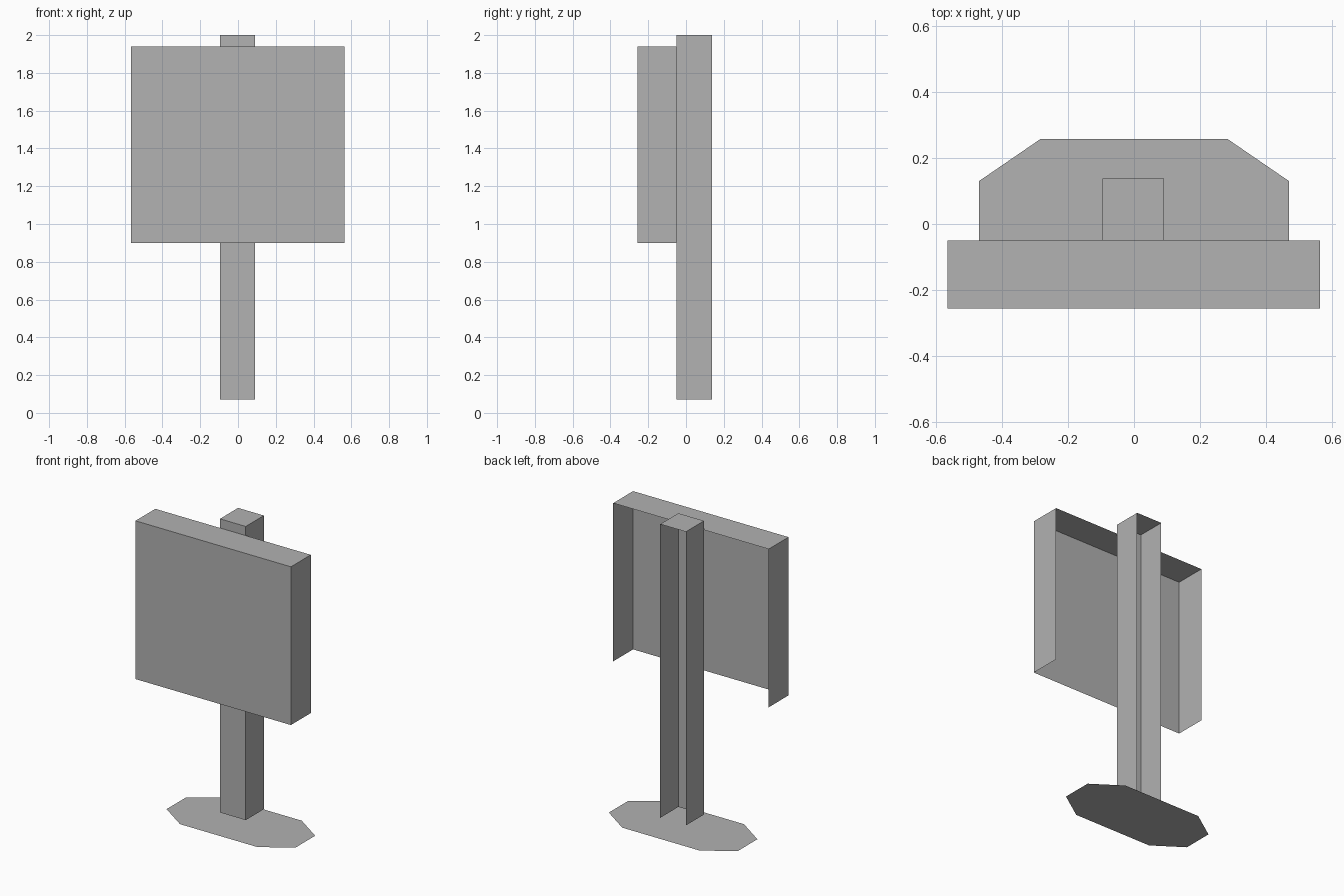
import bpy
import bmesh
from mathutils import Vector

cube = bpy.data.objects.get("Cube")
if cube:
    bpy.data.objects.remove(cube, do_unlink=True)

grey = bpy.data.materials.new("plain_grey")
grey.use_nodes = True
colour = (0.445, 0.445, 0.445, 1)
grey.diffuse_color = colour
grey.node_tree.nodes["Principled BSDF"].inputs["Base Color"].default_value = colour


def add_object(name, bm):
    mesh = bpy.data.meshes.new(name)
    bm.to_mesh(mesh)
    bm.free()
    mesh.materials.append(grey)
    obj = bpy.data.objects.new(name, mesh)
    bpy.context.collection.objects.link(obj)
    return obj


def open_box(name, low, high):
    """Thin sheet box with no back and no underside."""
    low, high = Vector(low), Vector(high)
    bm = bmesh.new()
    bmesh.ops.create_cube(bm, size=1)
    for v in bm.verts:
        v.co = (low + high) / 2 + v.co * (high - low)
    bm.normal_update()
    gone = [f for f in bm.faces if f.normal.y > 0.5 or f.normal.z < -0.5]
    bmesh.ops.delete(bm, geom=gone, context='FACES')
    return add_object(name, bm)


# Upright post and the sign panel folded around its front
open_box("post", (-0.096, -0.05, 0.07), (0.091, 0.138, 2.0))
open_box("sign_panel", (-0.566, -0.256, 0.90), (0.564, -0.05, 1.94))

# Flat eight-sided ground plate
quarter = [(0.47, 0.10), (0.283, 0.228)]
half = quarter + [(-x, y) for x, y in reversed(quarter)]
outline = half + [(-x, -y) for x, y in half]
bm = bmesh.new()
bm.faces.new([bm.verts.new((x, y + 0.03, 0)) for x, y in outline])
add_object("ground_plate", bm)
